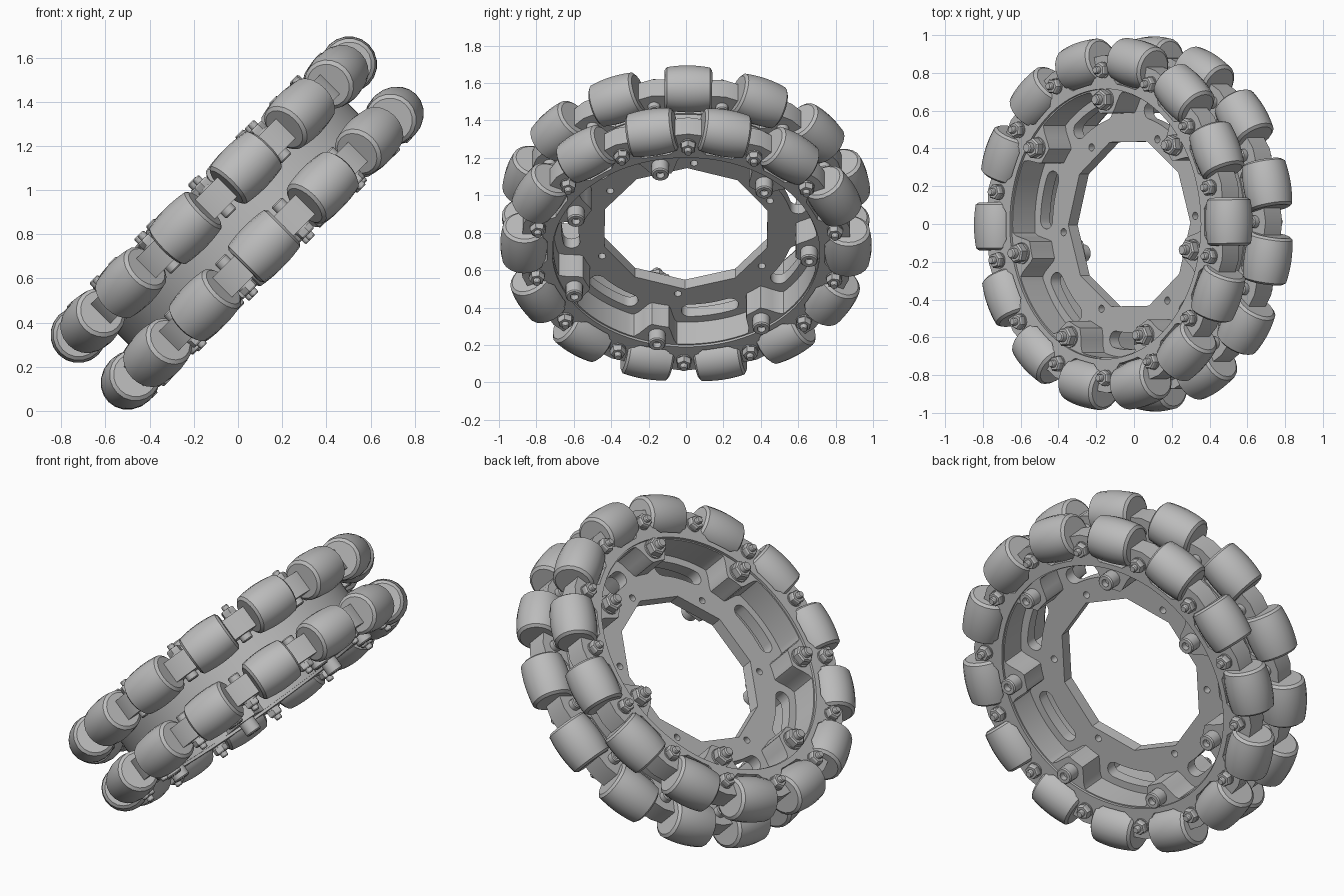
import bpy
import bmesh
from math import pi, sin, cos, tau, radians, sqrt
from mathutils import Matrix

cube = bpy.data.objects.get("Cube")
if cube:
    bpy.data.objects.remove(cube)

# Wheel lies in a local XY plane, then is tilted about Y
TILT = Matrix.Translation((0, 0, 0.847)) @ Matrix.Rotation(-pi / 4, 4, 'Y')
PHASE = radians(0.8)
ROLLERS, BOLTS = 14, 7
PITCH = tau / ROLLERS
RING_N = 0.155           # axial offset of each roller ring
ROLLER_R = 0.866         # radius of roller centres
made = []

grey = bpy.data.materials.new("plain grey")
grey.use_nodes = True
grey.diffuse_color = (0.5, 0.5, 0.5, 1)
grey.node_tree.nodes["Principled BSDF"].inputs["Base Color"].default_value = (0.5, 0.5, 0.5, 1)


def add(name, mesh, matrix=Matrix()):
    if not mesh.materials:
        mesh.materials.append(grey)
    ob = bpy.data.objects.new(name, mesh)
    bpy.context.scene.collection.objects.link(ob)
    ob.matrix_world = TILT @ matrix
    made.append(ob)
    return ob


def plate(name, loops, low, high):
    """Flat plate with holes: first loop is the outline, others are cut out."""
    curve = bpy.data.curves.new(name, 'CURVE')
    curve.dimensions = '2D'
    curve.fill_mode = 'BOTH'
    curve.extrude = (high - low) / 2
    for loop in loops:
        spline = curve.splines.new('POLY')
        spline.points.add(len(loop) - 1)
        for point, (x, y) in zip(spline.points, loop):
            point.co = (x, y, 0, 1)
        spline.use_cyclic_u = True
    helper = bpy.data.objects.new(name + "_curve", curve)
    bpy.context.scene.collection.objects.link(helper)
    bpy.context.view_layer.update()
    mesh = bpy.data.meshes.new_from_object(helper.evaluated_get(bpy.context.evaluated_depsgraph_get()))
    bpy.data.objects.remove(helper)
    bm = bmesh.new()
    bm.from_mesh(mesh)
    bmesh.ops.remove_doubles(bm, verts=bm.verts, dist=0.0001)
    bmesh.ops.recalc_face_normals(bm, faces=bm.faces)
    bm.to_mesh(mesh)
    bm.free()
    mesh.materials.clear()
    return add(name, mesh, Matrix.Translation((0, 0, (low + high) / 2)))


def lathe(name, profile, sides):
    """Mesh turned around Z from (radius, height) pairs."""
    bm = bmesh.new()
    rings = [[bm.verts.new((r * cos(tau * i / sides), r * sin(tau * i / sides), z))
              for i in range(sides)] for r, z in profile]
    for a, b in zip(rings, rings[1:]):
        for i in range(sides):
            j = (i + 1) % sides
            bm.faces.new((a[i], a[j], b[j], b[i]))
    bm.faces.new(rings[0][::-1])
    bm.faces.new(rings[-1])
    bmesh.ops.recalc_face_normals(bm, faces=bm.faces)
    mesh = bpy.data.meshes.new(name)
    bm.to_mesh(mesh)
    bm.free()
    return mesh


def polar(r, a):
    return (r * cos(a), r * sin(a))


def circle(r, count, centre=(0, 0), start=0.0):
    return [(centre[0] + r * cos(start + tau * i / count),
             centre[1] + r * sin(start + tau * i / count)) for i in range(count)]


def slot(mid, r, half_angle, half_width):
    """Curved slot with round ends."""
    loop = []
    for end, rad in ((1, r + half_width), (-1, r - half_width)):
        loop += [polar(rad, mid + end * half_angle * (k / 4 - 1)) for k in range(0, 8)]
        cx, cy = polar(r, mid + end * half_angle)
        base = mid if end > 0 else mid + pi
        loop += [(cx + half_width * cos(base + pi * k / 8),
                  cy + half_width * sin(base + pi * k / 8)) for k in range(9)]
    return loop


def bolt_angle(k):
    return PHASE - PITCH / 2 + k * tau / BOLTS


def rim_radius(a):
    """Inner wall radius, bulging inward around each through bolt."""
    step = tau / BOLTS
    d = abs((a - bolt_angle(0) + step / 2) % step - step / 2)
    t = min(max((0.175 - d) / 0.1, 0), 1)
    return 0.708 - 0.12 * t * t * (3 - 2 * t)


def axial(side):
    return Matrix() if side > 0 else Matrix.Rotation(pi, 4, 'X')


# Hub web with polygon bore, mounting holes and curved slots
holes = [circle(0.457, 10, start=PHASE)]
holes += [circle(0.02, 12, polar(0.495, radians(5 + 60 * k))) for k in range(6)]
holes += [slot(bolt_angle(k + 0.5), 0.62, 0.18, 0.045) for k in range(BOLTS)]
plate("hub_web", [circle(0.72, 112)] + holes, -0.035, 0.035)

# Rim wall with bolt bosses
inner = [polar(rim_radius(tau * i / 280), tau * i / 280) for i in range(280)]
plate("rim_wall", [circle(0.738, 112), inner], -0.2, 0.2)

# Shared meshes
half = 0.127
profile = [(0.085, -half), (0.1, -half)]
for k in range(-4, 5):
    y = 0.115 * k / 4
    profile.append((sqrt(0.993 ** 2 - (1.25 * y) ** 2) - ROLLER_R, y))
profile += [(0.1, half), (0.085, half)]
roller_mesh = lathe("roller", profile, 20)
nut_mesh = lathe("nut", [(0.04, 0), (0.042, 0.006), (0.042, 0.034), (0.036, 0.042)], 6)
collar_mesh = lathe("collar", [(0.043, 0), (0.043, 0.008)], 16)
stud_mesh = lathe("stud", [(0.02, 0), (0.02, 0.062), (0.016, 0.068)], 12)
pin_head_mesh = lathe("pin_head", [(0.034, 0), (0.034, 0.03), (0.029, 0.036),
                                   (0.016, 0.036), (0.016, 0.018)], 14)
cap_mesh = lathe("cap_head", [(0.047, 0), (0.047, 0.068), (0.041, 0.075),
                              (0.022, 0.075), (0.022, 0.04)], 16)
lock_nut_mesh = lathe("lock_nut", [(0.052, 0), (0.054, 0.006), (0.054, 0.045), (0.045, 0.054)], 6)
washer_mesh = lathe("washer", [(0.057, 0), (0.057, 0.01)], 18)
tip_mesh = lathe("bolt_tip", [(0.028, 0), (0.028, 0.08), (0.022, 0.087)], 12)

# Two roller rings, staggered by half a pitch
for side, label in ((1, "upper"), (-1, "lower")):
    first = PHASE + (0 if side > 0 else PITCH / 2)
    teeth = []
    for k in range(ROLLERS):
        a = first + (k + 0.5) * PITCH
        teeth += [polar(r, a + d) for r, d in (
            (0.745, -0.17), (0.745, -0.13), (0.765, -0.1), (0.885, -0.085), (0.895, 0),
            (0.885, 0.085), (0.765, 0.1), (0.745, 0.13), (0.745, 0.17))]
    low, high = sorted((side * 0.09, side * 0.215))
    plate(label + "_roller_frame", [teeth, circle(0.715, 112)], low, high)
    for k in range(ROLLERS):
        spin = Matrix.Rotation(first + k * PITCH, 4, 'Z')
        add(f"{label}_roller", roller_mesh,
            spin @ Matrix.Translation((ROLLER_R, 0, side * RING_N)) @ Matrix.Rotation(pi / 2, 4, 'X'))
        # Clamp pin between neighbouring rollers
        gap = Matrix.Rotation(first + (k + 0.5) * PITCH, 4, 'Z')
        outer = gap @ Matrix.Translation((0.815, 0, side * 0.215)) @ axial(side)
        add(f"{label}_pin_collar", collar_mesh, outer)
        add(f"{label}_pin_nut", nut_mesh, outer)
        add(f"{label}_pin_stud", stud_mesh, outer)
        add(f"{label}_pin_head", pin_head_mesh,
            gap @ Matrix.Translation((0.815, 0, side * 0.09)) @ axial(-side))

# Through bolts: cap heads on the lower face, nuts on the upper face
for k in range(BOLTS):
    spin = Matrix.Rotation(bolt_angle(k), 4, 'Z')
    top = spin @ Matrix.Translation((0.658, 0, 0.2))
    bottom = spin @ Matrix.Translation((0.658, 0, -0.2)) @ axial(-1)
    add("bolt_washer", washer_mesh, top)
    add("bolt_nut", lock_nut_mesh, top)
    add("bolt_tip", tip_mesh, top)
    add("bolt_head", cap_mesh, bottom)

# Smooth shading with sharp edges kept
bpy.ops.object.select_all(action='DESELECT')
for ob in made:
    ob.select_set(True)
bpy.context.view_layer.objects.active = made[0]
bpy.ops.object.shade_smooth_by_angle(angle=radians(32))
